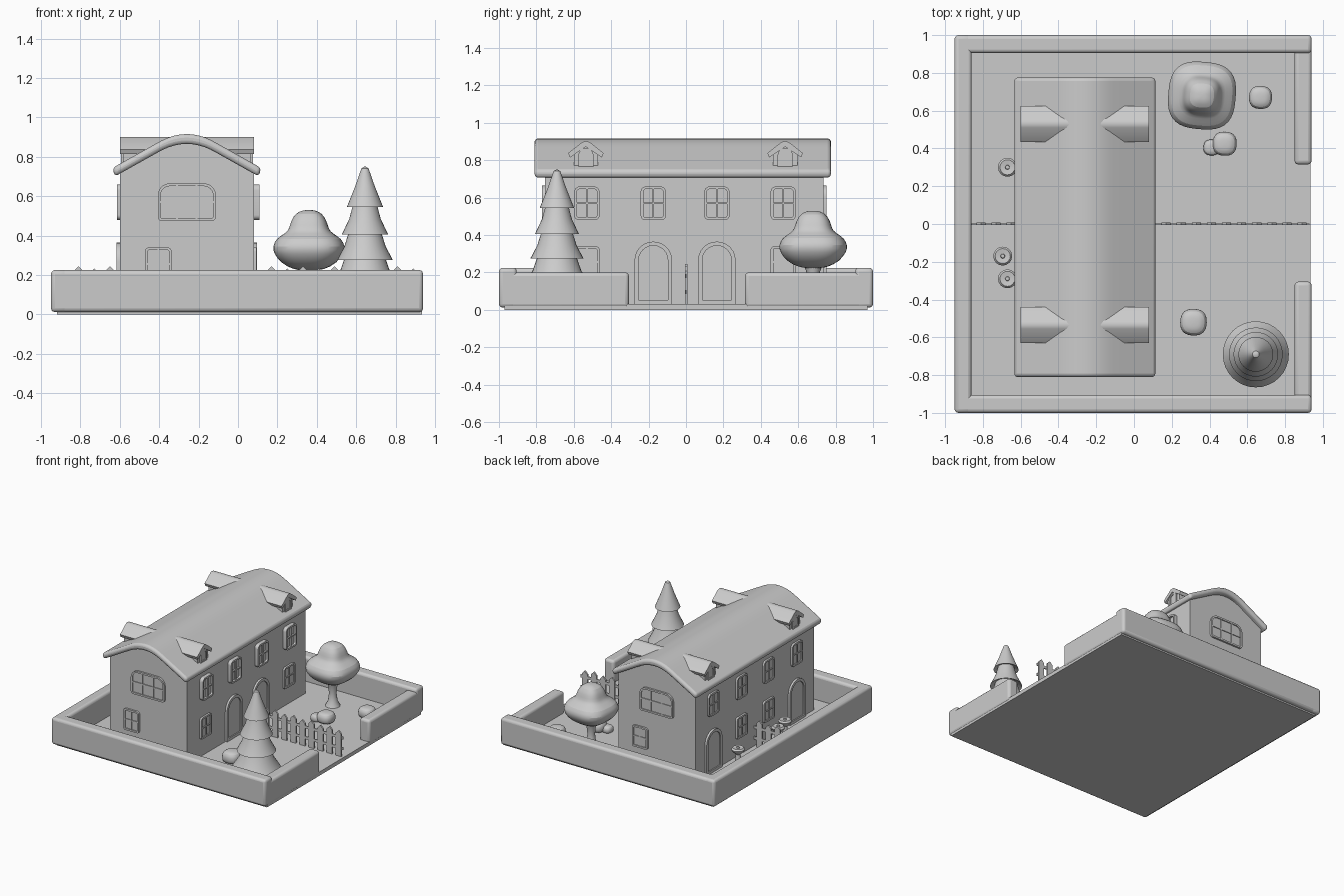
import bpy, bmesh, math
from mathutils import Matrix, Vector

if "Cube" in bpy.data.objects:
    bpy.data.objects.remove(bpy.data.objects["Cube"])

GREY = (0.6, 0.6, 0.6, 1)
clay = bpy.data.materials.new("light_grey")
clay.use_nodes = True
clay.diffuse_color = GREY
clay.node_tree.nodes["Principled BSDF"].inputs["Base Color"].default_value = GREY


def finish(name, bm, bevel=0, subsurf=0):
    bmesh.ops.recalc_face_normals(bm, faces=bm.faces)
    mesh = bpy.data.meshes.new(name)
    bm.to_mesh(mesh)
    bm.free()
    mesh.materials.append(clay)
    ob = bpy.data.objects.new(name, mesh)
    bpy.context.collection.objects.link(ob)
    bpy.ops.object.select_all(action='DESELECT')
    ob.select_set(True)
    bpy.context.view_layer.objects.active = ob
    bpy.ops.object.shade_smooth_by_angle(angle=math.radians(35))
    if bevel:
        mod = ob.modifiers.new("Bevel", 'BEVEL')
        mod.width, mod.segments, mod.limit_method = bevel, 3, 'ANGLE'
        mod.angle_limit = math.radians(40)
    if subsurf:
        ob.modifiers.new("Subdivision", 'SUBSURF').levels = subsurf
    return ob


def facing(normal, origin):
    """Frame with u along a wall, v up and w out of the wall."""
    w, v = Vector(normal), Vector((0, 0, 1))
    u = v.cross(w)
    frame = Matrix((u, v, w)).transposed().to_4x4()
    return Matrix.Translation(origin) @ frame


def add_prism(bm, outline, frame, depth):
    low = [bm.verts.new(frame @ Vector((u, v, 0))) for u, v in outline]
    top = [bm.verts.new(frame @ Vector((u, v, depth))) for u, v in outline]
    bm.faces.new(low)
    bm.faces.new(top)
    for i in range(len(low)):
        bm.faces.new((low[i - 1], low[i], top[i], top[i - 1]))


def add_ring(bm, outer, inner, frame, depth):
    loops = [[bm.verts.new(frame @ Vector((u, v, d))) for u, v in pts]
             for pts, d in ((outer, 0), (outer, depth), (inner, depth), (inner, 0))]
    for a, b in zip(loops, loops[1:]):
        for i in range(len(a)):
            bm.faces.new((a[i - 1], a[i], b[i], b[i - 1]))


def box_outline(u0, u1, v0, v1):
    return [(u0, v0), (u1, v0), (u1, v1), (u0, v1)]


def rounded(w, h, top_r, low_r):
    """Rounded rectangle, centred on u, standing on v = 0."""
    pts = []
    for su, v, r, start in ((1, 0, low_r, -90), (1, h, top_r, 0),
                            (-1, h, top_r, 90), (-1, 0, low_r, 180)):
        cv = v + r if v == 0 else v - r
        for k in range(7):
            a = math.radians(start + 15 * k)
            pts.append((su * (w / 2 - r) + r * math.cos(a), cv + r * math.sin(a)))
    return pts


def opening(name, frame, w, h, top_r, low_r, depth, cols=1, rows=1, rim=0.014):
    """Framed window or door with a set-back panel and glazing bars."""
    bm = bmesh.new()
    inner = [(u, v + rim) for u, v in
             rounded(w - 2 * rim, h - 2 * rim, max(top_r - rim, 0.003), max(low_r - rim, 0.003))]
    add_ring(bm, rounded(w, h, top_r, low_r), inner, frame, depth)
    add_prism(bm, inner, frame, depth * 0.45)
    for c in range(1, cols):
        u = -w / 2 + w * c / cols
        add_prism(bm, box_outline(u - 0.005, u + 0.005, rim, h - rim), frame, depth * 0.85)
    for r in range(1, rows):
        v = h * r / rows
        add_prism(bm, box_outline(rim - w / 2, w / 2 - rim, v - 0.005, v + 0.005), frame, depth * 0.85)
    finish(name, bm)


def box(name, x0, x1, y0, y1, z0, z1, bevel=0):
    bm = bmesh.new()
    add_prism(bm, box_outline(x0, x1, z0, z1), facing((0, -1, 0), (0, y1, 0)), y1 - y0)
    return finish(name, bm, bevel)


def lathe(name, profile, x, y, sides=24, square=0, turn=0, subsurf=0):
    """Turned shape; square pulls the round plan towards a soft square."""
    bm = bmesh.new()
    rings = []
    for r, z in profile:
        if r == 0:
            rings.append([bm.verts.new((x, y, z))] * sides)
            continue
        ring = []
        for i in range(sides):
            a = math.tau * i / sides
            rr = r * (1 + square * math.cos(4 * (a - turn)))
            ring.append(bm.verts.new((x + rr * math.cos(a), y + rr * math.sin(a), z)))
        rings.append(ring)
    for a, b in zip(rings, rings[1:]):
        for i in range(sides):
            bm.faces.new(list(dict.fromkeys((a[i - 1], a[i], b[i], b[i - 1]))))
    for ring, (r, z) in ((rings[0], profile[0]), (rings[-1], profile[-1])):
        if r:
            bm.faces.new(ring)
    return finish(name, bm, subsurf=subsurf)


# Ground slab and garden walls, with a gap for the entrance
box("ground", -0.92, 0.935, -0.97, 0.97, 0, 0.03)
box("side_garden_wall", -0.95, -0.86, -1, 1, 0.012, 0.225, 0.02)
box("front_garden_wall", -0.95, 0.94, -1, -0.905, 0.012, 0.225, 0.02)
box("back_garden_wall", -0.95, 0.94, 0.905, 1, 0.012, 0.225, 0.02)
box("entrance_wall_front", 0.85, 0.94, -0.99, -0.305, 0.012, 0.2, 0.02)
box("entrance_wall_back", 0.85, 0.94, 0.315, 0.99, 0.012, 0.2, 0.02)

# House body and curved roof
MID = -0.26
FRONT, BACK, LEFT, RIGHT = -0.755, 0.735, 0.08, -0.6


def roof_top(d):
    bend, slope = 0.14, 0.56
    rise = d if d > bend else (d * d / bend + bend) / 2
    return 0.745 + slope * (0.375 - rise)


def arc(half, drop, steps=24):
    return [(MID + half * t, roof_top(abs(half * t)) - drop)
            for t in (2 * i / steps - 1 for i in range(steps + 1))]


bm = bmesh.new()
add_prism(bm, [(RIGHT, 0.002), *arc(0.34, 0.03), (LEFT, 0.002)],
          facing((0, -1, 0), (0, BACK, 0)), BACK - FRONT)
finish("house_walls", bm)
bm = bmesh.new()
add_prism(bm, arc(0.378, 0) + arc(0.365, 0.05)[::-1], facing((0, -1, 0), (0, 0.775, 0)), 1.585)
finish("roof", bm, 0.018)

# Windows and doors on the long sides
for side, x, sign, upper in (("left", LEFT, 1, 0.03), ("right", RIGHT, -1, 0.015)):
    normal = (sign, 0, 0)
    for y in (-0.53, -0.175, 0.165, 0.52):
        opening(side + "_upper_window", facing(normal, (x, y, 0.48)),
                0.135, 0.18, 0.03, 0.025, upper, 2, 2)
        inside = abs(y) < 0.3
        if inside == (sign == 1):
            door = facing(normal, (x, y, 0.03))
            opening(side + "_door", door, 0.2, 0.335, 0.099, 0.004, 0.016, rim=0.022)
        else:
            opening(side + "_lower_window", facing(normal, (x, y, 0.17)),
                    0.135, 0.17, 0.02, 0.015, 0.015, 2, 2)

    # Dormers
    for y in (-0.535, 0.53):
        bm = bmesh.new()
        add_prism(bm, [(-0.065, 0.73), (0.065, 0.73), (0.065, 0.835), (0, 0.88), (-0.065, 0.835)],
                  facing(normal, (x - sign * 0.26, y, 0)), 0.245)
        finish("dormer_body", bm)
        bm = bmesh.new()
        add_prism(bm, [(-0.095, 0.838), (-0.02, 0.897), (0, 0.902), (0.02, 0.897), (0.095, 0.838),
                       (0.085, 0.815), (0, 0.872), (-0.085, 0.815)],
                  facing(normal, (x - sign * 0.29, y, 0)), 0.29)
        finish("dormer_roof", bm)
        opening("dormer_window", facing(normal, (x - sign * 0.015, y, 0.765)),
                0.08, 0.1, 0.039, 0.004, 0.01)

# Windows on the gable ends
for side, y, sign in (("front", FRONT, -1), ("back", BACK, 1)):
    normal = (0, sign, 0)
    opening(side + "_gable_window", facing(normal, (MID, y, 0.475)),
            0.295, 0.19, 0.06, 0.02, 0.015, 3, 2)
    opening(side + "_gable_lower_window", facing(normal, (MID + sign * 0.145, y, 0.17)),
            0.135, 0.17, 0.02, 0.015, 0.015, 2, 2)


# Picket fences
def fence(name, x0, x1, first, count):
    bm = bmesh.new()
    for i in range(count):
        x = first + 0.08 * i
        top = 0.245 - 0.012 * (i % 2)
        add_prism(bm, [(x - 0.024, 0.03), (x + 0.024, 0.03), (x + 0.024, top - 0.025),
                       (x, top), (x - 0.024, top - 0.025)],
                  facing((0, -1, 0), (0, 0.007, 0)), 0.013)
    for z in (0.085, 0.17):
        add_prism(bm, box_outline(x0, x1, z, z + 0.022), facing((0, -1, 0), (0, 0.003, 0)), 0.007)
    finish(name, bm)


fence("entrance_fence", 0.08, 0.93, 0.17, 10)
fence("rear_fence", -0.86, -0.6, -0.81, 3)

# Layered conifer
lathe("conifer", [(0.035, 0.002), (0.035, 0.155), (0.175, 0.14), (0.13, 0.21), (0.1, 0.295),
                  (0.142, 0.275), (0.105, 0.345), (0.08, 0.425), (0.118, 0.405),
                  (0.08, 0.485), (0.06, 0.56), (0.092, 0.545), (0.05, 0.65),
                  (0.018, 0.742), (0, 0.752)], 0.645, -0.69, 32)

# Round tree
lathe("tree_trunk", [(0.055, 0.03), (0.035, 0.07), (0.028, 0.13), (0.035, 0.2), (0.055, 0.25)],
      0.36, 0.68, 16)
lathe("tree_crown", [(0, 0.222), (0.08, 0.226), (0.15, 0.26), (0.188, 0.31), (0.194, 0.345),
                     (0.175, 0.385), (0.125, 0.412), (0.106, 0.432), (0.096, 0.475),
                     (0.07, 0.515), (0.03, 0.529), (0, 0.53)],
      0.36, 0.68, 24, 0.06, 0.7, 1)

# Bushes
for x, y, r in ((0.67, 0.67, 0.065), (0.41, 0.405, 0.045), (0.48, 0.425, 0.068), (0.315, -0.52, 0.075)):
    lathe("bush", [(r * k, 0.025 + r * 1.25 * h) for k, h in
                   ((0.85, 0), (1, 0.3), (1, 0.65), (0.85, 0.9), (0.5, 1), (0, 1.02))],
          x, y, 16, 0.05, 0.75, 1)

# Flowers beside the rear wall of the house
for x, y in ((-0.67, 0.3), (-0.695, -0.17), (-0.67, -0.29)):
    lathe("flower", [(0.025, 0.025), (0.018, 0.1), (0.045, 0.125), (0.05, 0.14), (0.04, 0.152),
                     (0.012, 0.148), (0.01, 0.158), (0, 0.16)], x, y, 16)
